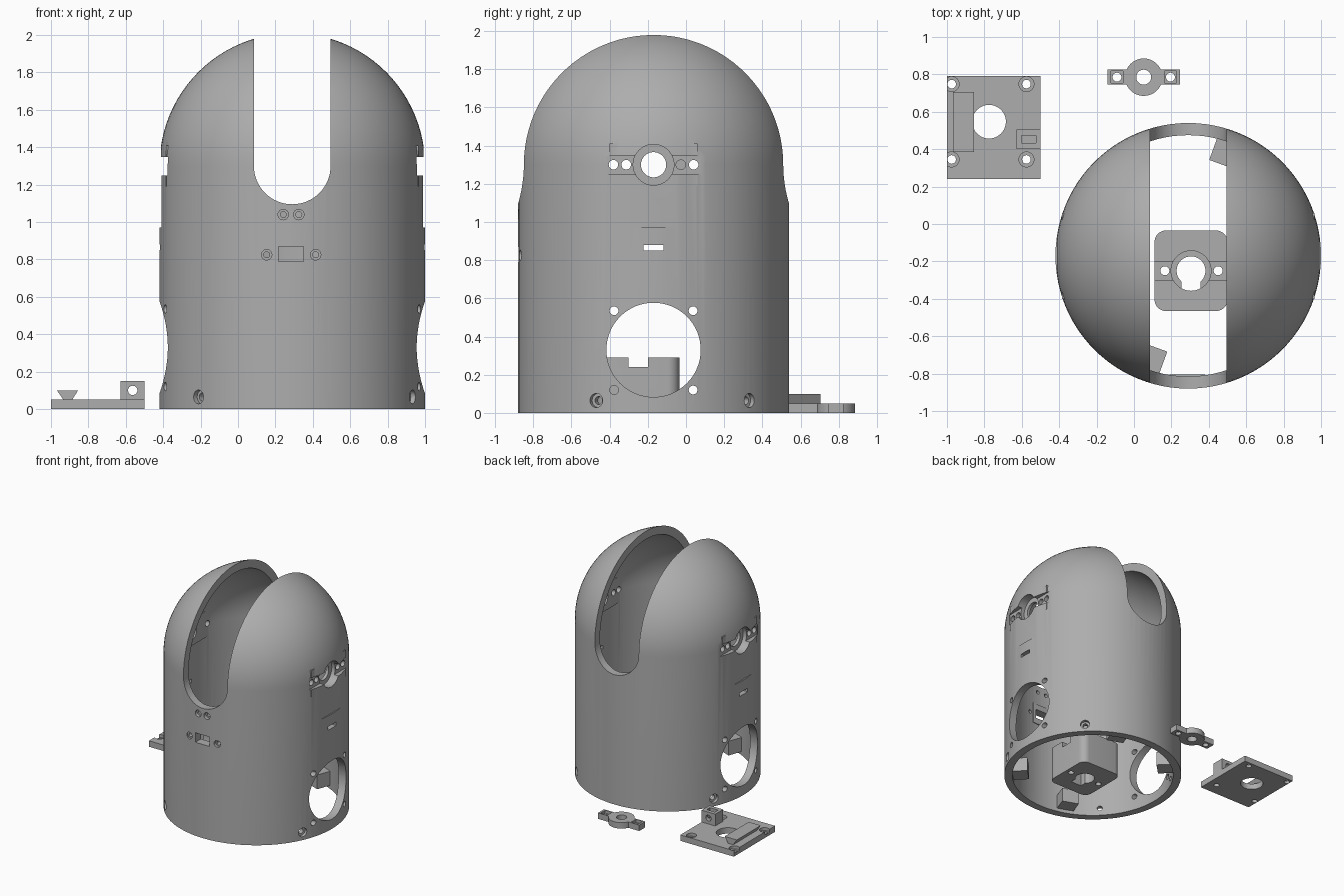
import bpy, bmesh, math
from mathutils import Vector, Matrix

if "Cube" in bpy.data.objects:
    bpy.data.objects.remove(bpy.data.objects["Cube"])

CX, CY = 0.29, -0.17      # body axis
R, RI, ZC = 0.71, 0.645, 1.30  # outer radius, inner radius, dome centre height

grey = bpy.data.materials.new("grey plastic")
grey.diffuse_color = (0.42, 0.42, 0.42, 1)
grey.use_nodes = True
grey.node_tree.nodes["Principled BSDF"].inputs["Base Color"].default_value = grey.diffuse_color


def finish_mesh(name, bm):
    bmesh.ops.recalc_face_normals(bm, faces=bm.faces)
    me = bpy.data.meshes.new(name)
    bm.to_mesh(me)
    bm.free()
    ob = bpy.data.objects.new(name, me)
    bpy.context.collection.objects.link(ob)
    me.materials.append(grey)
    return ob


def box(name, x0, x1, y0, y1, z0, z1, bevel=0.0):
    bm = bmesh.new()
    bmesh.ops.create_cube(bm, size=1)
    for v in bm.verts:
        v.co = Vector(((x0 + x1) / 2 + v.co.x * (x1 - x0),
                       (y0 + y1) / 2 + v.co.y * (y1 - y0),
                       (z0 + z1) / 2 + v.co.z * (z1 - z0)))
    if bevel:
        edges = [e for e in bm.edges
                 if abs(e.verts[0].co.z - e.verts[1].co.z) > 1e-4]
        bmesh.ops.bevel(bm, geom=edges, offset=bevel, segments=8,
                        profile=0.5, affect='EDGES')
    return finish_mesh(name, bm)


def rod(name, start, end, r, segs=32):
    a, b = Vector(start), Vector(end)
    bm = bmesh.new()
    rot = (b - a).to_track_quat('Z', 'Y').to_matrix().to_4x4()
    bmesh.ops.create_cone(bm, cap_ends=True, segments=segs, radius1=r, radius2=r,
                          depth=(b - a).length,
                          matrix=Matrix.Translation((a + b) / 2) @ rot)
    return finish_mesh(name, bm)


def prism(name, pts, y0, y1):
    """Extrude an x-z outline along y."""
    bm = bmesh.new()
    f = bm.faces.new([bm.verts.new((x, y0, z)) for x, z in pts])
    g = bmesh.ops.extrude_face_region(bm, geom=[f])["geom"]
    for v in g:
        if isinstance(v, bmesh.types.BMVert):
            v.co.y = y1
    return finish_mesh(name, bm)


def combine(ob, tool, op='DIFFERENCE'):
    mod = ob.modifiers.new("cut", 'BOOLEAN')
    mod.operation, mod.solver, mod.object = op, 'EXACT', tool
    bpy.context.view_layer.objects.active = ob
    bpy.ops.object.modifier_apply(modifier=mod.name)
    bpy.data.objects.remove(tool, do_unlink=True)


def smooth(ob):
    bpy.ops.object.select_all(action='DESELECT')
    ob.select_set(True)
    bpy.context.view_layer.objects.active = ob
    bpy.ops.object.shade_smooth_by_angle(angle=math.radians(30))


# Domed shell: lathe the wall profile
N = 24
arc = [math.pi / 2 * i / N for i in range(N + 1)]
profile = [(RI, 0), (R, 0)] + [(R * math.cos(a), ZC + R * math.sin(a)) for a in arc]
profile += [(RI * math.cos(a), ZC + RI * math.sin(a)) for a in reversed(arc)]
bm = bmesh.new()
vs = [bm.verts.new((CX + r, CY, z)) for r, z in profile]
es = [bm.edges.new((vs[i], vs[(i + 1) % len(vs)])) for i in range(len(vs))
      if i != N + 2]
bmesh.ops.spin(bm, geom=vs + es, cent=(CX, CY, 0), axis=(0, 0, 1),
               angle=2 * math.pi, steps=96, use_merge=True)
bmesh.ops.remove_doubles(bm, verts=bm.verts, dist=1e-4)
shell = finish_mesh("domed_shell", bm)

# Arched slot through the dome, front to back
arch = [(CX - 0.205, 2.3)]
arch += [(CX + 0.205 * math.cos(a), ZC + 0.205 * math.sin(a))
         for a in [math.pi + math.pi * i / 32 for i in range(33)]]
arch += [(CX + 0.205, 2.3)]
combine(shell, prism("slot", arch, -1.5, 1.5))

# Inner pads behind the horn seats, lower inner blocks, front backing pad
for s in (-1, 1):
    xs = sorted((CX + s * 0.605, CX + s * 0.675))
    combine(shell, box("pad", *xs, CY - 0.23, CY + 0.23, 1.19, 1.41), 'UNION')
for deg in (70, 250, -45, 135):
    b = box("block", 0.52, 0.67, -0.07, 0.07, 0.03, 0.15)
    b.data.transform(Matrix.Translation((CX, CY, 0))
                     @ Matrix.Rotation(math.radians(deg), 4, 'Z'))
    combine(shell, b, 'UNION')
combine(shell, box("front_pad", 0.19, 0.38, -0.85, -0.805, 0.74, 0.92), 'UNION')

# Side flats, horn grooves and round horn seats
for s in (-1, 1):
    def span(a, b):
        return sorted((CX + s * a, CX + s * b))
    combine(shell, box("flat", *span(0.699, 0.9), -0.40, 0.06, 0.97, 1.27))
    combine(shell, box("groove", *span(0.662, 0.9), CY - 0.245, CY + 0.265, 1.25, 1.348))
    combine(shell, rod("seat", (CX + s * 0.63, CY, 1.30), (CX + s * 0.9, CY, 1.30), 0.107, 48))

# Holes passing through both sides
through = [(CY, 1.30, 0.066), (CY, 0.33, 0.247)]
through += [(CY + d, 1.30, 0.025) for d in (-0.21, -0.143, 0.143, 0.21)]
through += [(CY + d, z, 0.023) for d in (-0.207, 0.207) for z in (0.12, 0.535)]
for y, z, r in through:
    combine(shell, rod("hole", (-1, y, z), (1.6, y, z), r, 64 if r > 0.05 else 24))
combine(shell, box("window", -1, 1.6, CY - 0.052, CY + 0.052, 0.85, 0.88))

# Front opening with countersunk screw holes
combine(shell, box("front_window", 0.217, 0.35, -1.2, -0.6, 0.79, 0.87))
for x, z in ((0.153, 0.825), (0.415, 0.825), (0.242, 1.04), (0.325, 1.04)):
    combine(shell, rod("sink", (x, -1.2, z), (x, -0.85, z), 0.028, 24))
    combine(shell, rod("screw", (x, -1.2, z), (x, -0.6, z), 0.016, 24))

# Radial screw holes near the foot
for deg in (45, 225, -25, 155):
    d = Vector((math.cos(math.radians(deg)), math.sin(math.radians(deg)), 0))
    c = Vector((CX, CY, 0.065))
    combine(shell, rod("sink", c + d * 0.682, c + d * 0.9, 0.037, 24))
    combine(shell, rod("screw", c + d * 0.45, c + d * 0.9, 0.021, 24))
smooth(shell)

# Inner turntable block with horn seat on top
BX, BY = 0.305, -0.25
block = box("turntable_block", 0.11, 0.50, -0.465, -0.035, 0.0, 0.29, 0.06)
combine(block, box("groove", 0, 0.7, BY - 0.05, BY + 0.05, 0.24, 0.4))
combine(block, rod("seat", (BX, BY, 0.20), (BX, BY, 0.4), 0.107, 48))
combine(block, rod("hole", (BX, BY, -0.1), (BX, BY, 0.4), 0.077, 48))
combine(block, box("key", BX - 0.05, BX + 0.05, -0.36, BY, -0.1, 0.22))
for x in (0.165, 0.45):
    combine(block, rod("screw", (x, BY, -0.1), (x, BY, 0.4), 0.024, 24))
smooth(block)

# Loose base plate
plate = box("base_plate", -1.0, -0.5, 0.24, 0.79, 0, 0.05)
combine(plate, rod("hole", (-0.775, 0.547, -0.1), (-0.775, 0.547, 0.2), 0.09, 48))
for x in (-0.975, -0.575):
    for y in (0.345, 0.748):
        combine(plate, rod("sink", (x, y, 0.025), (x, y, 0.2), 0.04, 24))
        combine(plate, rod("screw", (x, y, -0.1), (x, y, 0.2), 0.023, 24))
smooth(plate)

# Dovetail rail on the plate
prism("dovetail_rail", [(-0.93, 0.045), (-0.89, 0.045), (-0.855, 0.10), (-0.968, 0.10)],
      0.385, 0.705)

# Small clamp block with nut pocket and cross hole
clamp = box("clamp_block", -0.627, -0.50, 0.40, 0.505, 0.045, 0.15)
combine(clamp, box("pocket", -0.602, -0.525, 0.432, 0.474, 0.065, 0.3))
combine(clamp, rod("hole", (-0.563, 0.3, 0.10), (-0.563, 0.6, 0.10), 0.025, 24))
smooth(clamp)

# Loose two-armed horn
HX, HY = 0.052, 0.785
horn = box("horn", HX - 0.193, HX + 0.193, HY - 0.04, HY + 0.04, 0, 0.05)
combine(horn, rod("hub", (HX, HY, 0), (HX, HY, 0.05), 0.10, 48), 'UNION')
combine(horn, rod("hole", (HX, HY, -0.1), (HX, HY, 0.2), 0.04, 32))
for s in (-1, 1):
    x = HX + s * 0.143
    combine(horn, box("pocket", x - 0.032, x + 0.032, HY - 0.032, HY + 0.032, 0.025, 0.2))
    combine(horn, rod("screw", (x, HY, -0.1), (x, HY, 0.2), 0.024, 24))
smooth(horn)
